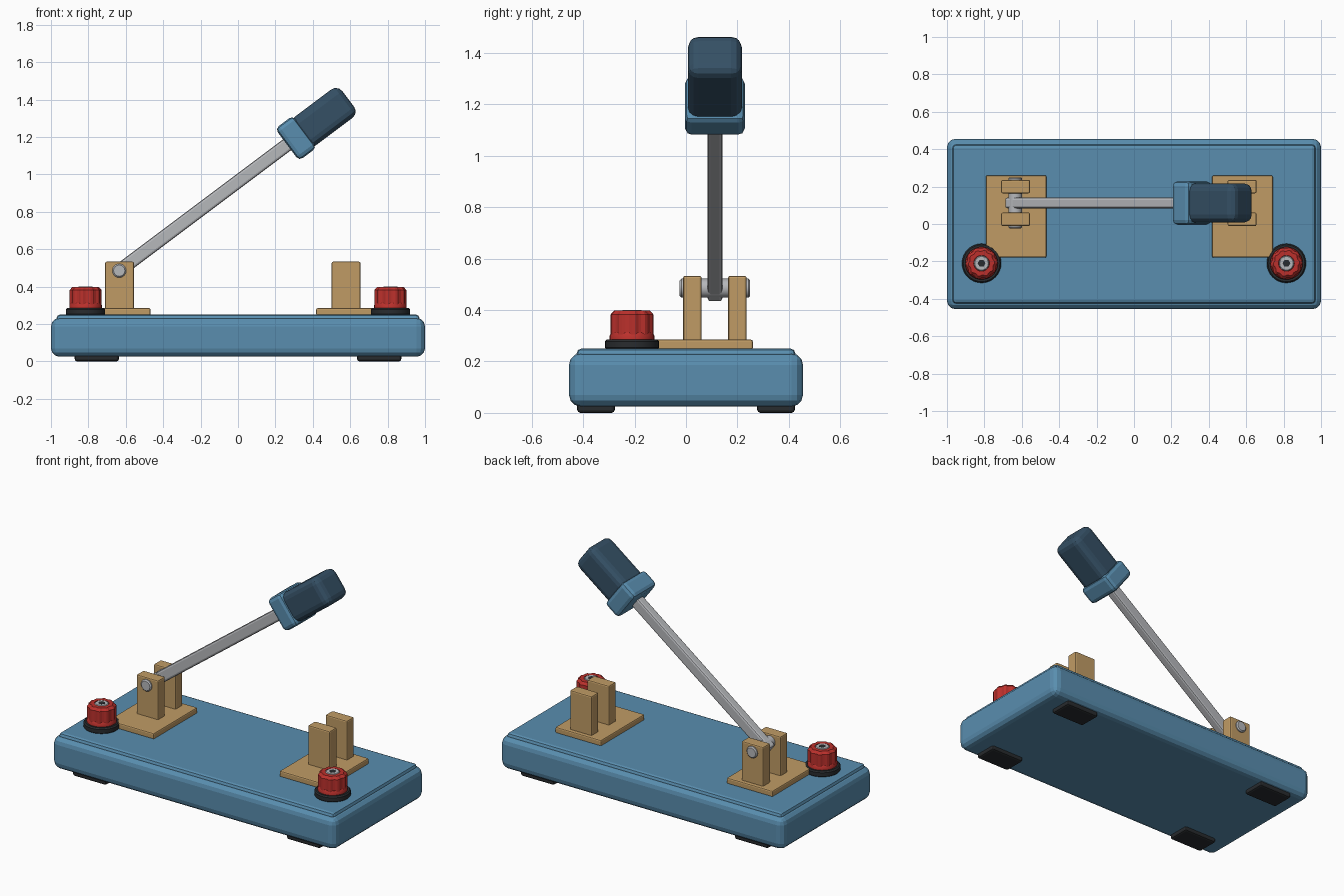
import bpy, bmesh, math
from mathutils import Matrix, Vector

default = bpy.data.objects.get("Cube")
if default:
    bpy.data.objects.remove(default, do_unlink=True)


def material(name, r, g, b):
    m = bpy.data.materials.new(name)
    m.use_nodes = True
    m.diffuse_color = (r, g, b, 1)
    m.node_tree.nodes["Principled BSDF"].inputs["Base Color"].default_value = (r, g, b, 1)
    return m


blue = material("base blue", 0.10, 0.27, 0.43)
navy = material("grip navy", 0.035, 0.08, 0.13)
brass = material("brass", 0.53, 0.33, 0.13)
steel = material("steel", 0.47, 0.48, 0.50)
red = material("terminal red", 0.50, 0.03, 0.025)
black = material("rubber black", 0.022, 0.025, 0.028)


def add_object(name, bm, mat):
    bmesh.ops.recalc_face_normals(bm, faces=bm.faces)
    mesh = bpy.data.meshes.new(name)
    bm.to_mesh(mesh)
    bm.free()
    mesh.materials.append(mat)
    obj = bpy.data.objects.new(name, mesh)
    bpy.context.collection.objects.link(obj)
    return obj


def box(name, mat, low, high, bevel, segments=2, matrix=None):
    """Rounded box between two corners, optionally placed by a matrix."""
    low, high = Vector(low), Vector(high)
    bm = bmesh.new()
    bmesh.ops.create_cube(bm, size=1)
    bmesh.ops.scale(bm, vec=high - low, verts=bm.verts)
    bmesh.ops.translate(bm, vec=(low + high) / 2, verts=bm.verts)
    bmesh.ops.bevel(bm, geom=bm.edges[:], offset=bevel, segments=segments,
                    profile=0.5, affect='EDGES', clamp_overlap=True)
    obj = add_object(name, bm, mat)
    if matrix:
        obj.matrix_world = matrix
    return obj


def lathe(name, mat, profile, sides, location, flute=0, smooth=True):
    """Turn a (radius, height) profile; flute pulls in every other column."""
    bm = bmesh.new()
    rings = []
    for r, z in profile:
        ring = []
        for i in range(sides):
            a = math.tau * i / sides
            k = r - flute * (i % 4 > 1) * (r > 0.05)
            ring.append(bm.verts.new((k * math.cos(a), k * math.sin(a), z)))
        rings.append(ring)
    for a, b in zip(rings, rings[1:]):
        for i in range(sides):
            j = (i + 1) % sides
            bm.faces.new((a[i], a[j], b[j], b[i]))
    bm.faces.new(rings[0])
    bm.faces.new(rings[-1])
    obj = add_object(name, bm, mat)
    obj.location = location
    if smooth:
        bpy.ops.object.select_all(action='DESELECT')
        obj.select_set(True)
        bpy.context.view_layer.objects.active = obj
        bpy.ops.object.shade_smooth_by_angle(angle=math.radians(35))
    return obj


# Base with raised deck
box("base", blue, (-1, -0.455, 0.025), (1, 0.455, 0.232), 0.045, 3)
box("deck", blue, (-0.97, -0.425, 0.15), (0.97, 0.425, 0.25), 0.018)

# Rubber feet
for sx in (-1, 1):
    for sy in (-1, 1):
        x, y = sx * 0.755, sy * 0.35
        box("foot", black, (x - 0.118, y - 0.073, 0), (x + 0.118, y + 0.073, 0.05), 0.012)

# Contact plates, each with a pair of upright jaws
mid = 0.1125
for side, plate_x, jaw_x in (("right", -0.63, -0.633), ("left", 0.58, 0.578)):
    box(side + "_contact_plate", brass, (plate_x - 0.162, -0.18, 0.245),
        (plate_x + 0.162, 0.26, 0.285), 0.008)
    for sy in (-1, 1):
        y = mid + sy * 0.0875
        box(side + "_contact_jaw", brass, (jaw_x - 0.077, y - 0.036, 0.27),
            (jaw_x + 0.077, y + 0.036, 0.533), 0.008)

# Hinge pin
pivot = Vector((-0.635, mid, 0.485))
pin = lathe("hinge_pin", steel,
            [(0.03, -0.137), (0.037, -0.13), (0.037, 0.13), (0.03, 0.137)], 24, pivot)
pin.rotation_euler.x = math.pi / 2

# Lever: blade, collar and grip along the raised direction
raised = Matrix.Translation(pivot) @ Matrix.Rotation(-math.atan2(0.6, 0.8), 4, 'Y')
box("lever_blade", steel, (-0.045, -0.029, -0.036), (1.16, 0.029, 0.036), 0.012, 2, raised)
box("lever_collar", blue, (1.122, -0.117, -0.107), (1.24, 0.117, 0.107), 0.025, 2, raised)
box("lever_grip", navy, (1.2, -0.105, -0.095), (1.53, 0.105, 0.095), 0.042, 3, raised)

# Screw terminals
for sx, side in ((-1, "right"), (1, "left")):
    spot = (sx * 0.815, -0.21, 0)
    lathe(side + "_terminal_washer", black,
          [(0.098, 0.245), (0.105, 0.254), (0.105, 0.278), (0.098, 0.286)], 32, spot)
    lathe(side + "_terminal_skirt", red,
          [(0.087, 0.28), (0.087, 0.3), (0.08, 0.312)], 32, spot)
    lathe(side + "_terminal_knob", red,
          [(0.085, 0.305), (0.085, 0.382), (0.07, 0.398), (0.042, 0.398), (0.042, 0.38)],
          40, spot, flute=0.006, smooth=False)
    lathe(side + "_terminal_screw", steel,
          [(0.041, 0.36), (0.041, 0.396), (0.036, 0.4)], 24, spot)
    lathe(side + "_terminal_socket", black, [(0.021, 0.39), (0.021, 0.401)], 6, spot, smooth=False)
